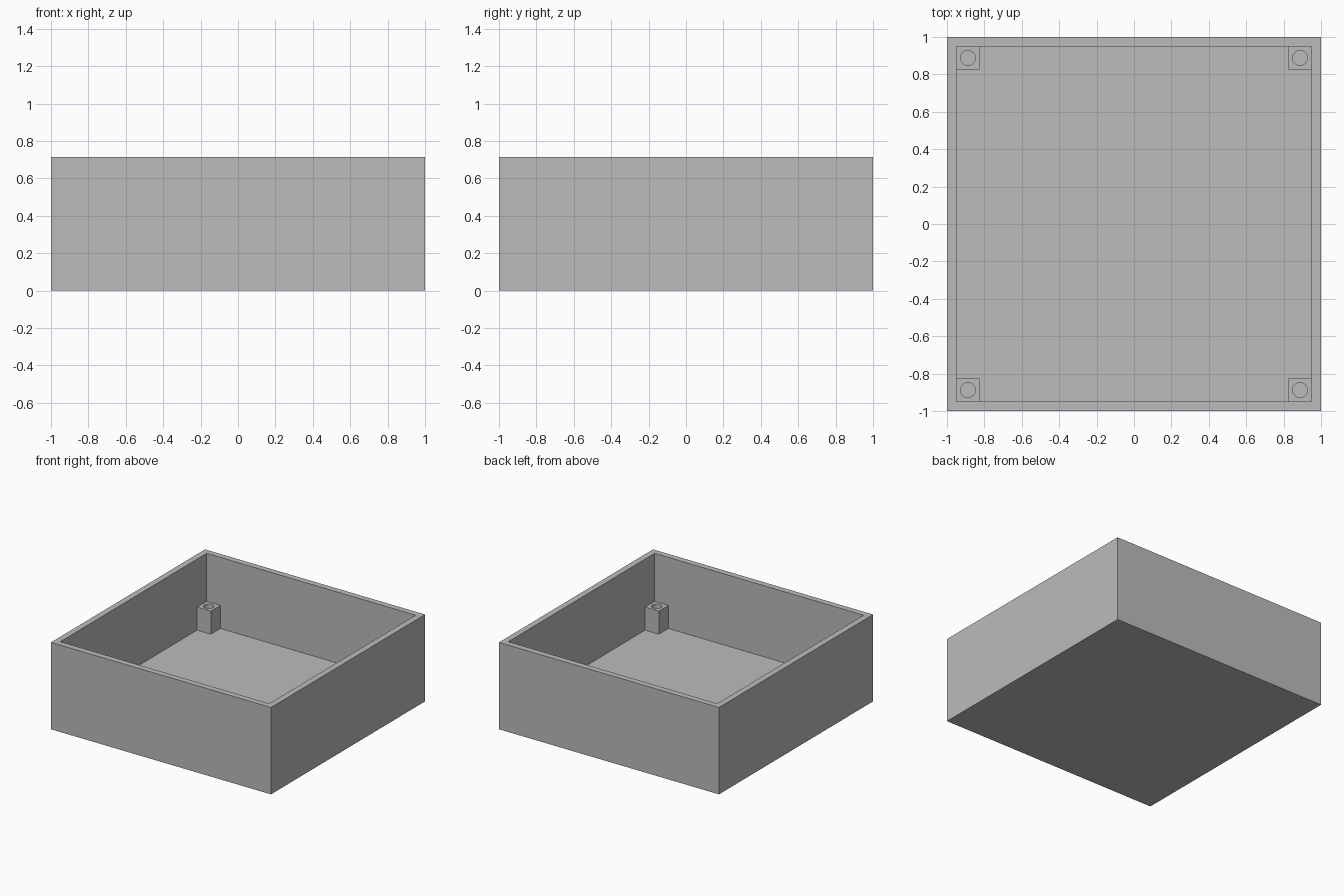
import bpy, bmesh, math

if "Cube" in bpy.data.objects:
    bpy.data.objects.remove(bpy.data.objects["Cube"])

HEIGHT = 0.714
WALL = 0.05
FLOOR = 0.13
POST_TOP = 0.32

grey = bpy.data.materials.new("plain_grey")
grey.use_nodes = True
colour = (0.5, 0.5, 0.5, 1)
grey.diffuse_color = colour
grey.node_tree.nodes["Principled BSDF"].inputs["Base Color"].default_value = colour


def finish(bm, name):
    bmesh.ops.recalc_face_normals(bm, faces=bm.faces)
    mesh = bpy.data.meshes.new(name)
    bm.to_mesh(mesh)
    bm.free()
    mesh.materials.append(grey)
    obj = bpy.data.objects.new(name, mesh)
    bpy.context.collection.objects.link(obj)
    return obj


def loop(bm, points, z):
    verts = [bm.verts.new((x, y, z)) for x, y in points]
    return [bm.edges.new((a, b)) for a, b in zip(verts, verts[1:] + verts[:1])]


# Open tray: a block whose top is inset for the rim and pushed down to the floor
bm = bmesh.new()
bmesh.ops.create_cube(bm, size=2)
for v in bm.verts:
    v.co.z = HEIGHT if v.co.z > 0 else 0
top = max(bm.faces, key=lambda f: f.calc_center_median().z)
bmesh.ops.inset_region(bm, faces=[top], thickness=WALL, use_even_offset=True)
pit = bmesh.ops.extrude_face_region(bm, geom=[top])["geom"]
bmesh.ops.delete(bm, geom=[top], context='FACES_ONLY')
for v in pit:
    if isinstance(v, bmesh.types.BMVert):
        v.co.z = FLOOR
finish(bm, "tray")


# Square screw posts with a round bore, seated slightly into the walls and floor
def screw_post(name, sx, sy):
    inner, outer, centre, radius = 0.826, 0.97, 0.888, 0.04
    base = FLOOR - 0.02
    square = [(sx * x, sy * y) for x, y in
              ((inner, inner), (outer, inner), (outer, outer), (inner, outer))]
    angles = [math.tau * i / 32 for i in range(32)]
    bore = [(sx * centre + radius * math.cos(a), sy * centre + radius * math.sin(a))
            for a in angles]
    bm = bmesh.new()
    edges = loop(bm, square, base) + loop(bm, bore, base)
    bmesh.ops.triangle_fill(bm, edges=edges, use_beauty=True, normal=(0, 0, 1))
    bottom = bm.faces[:]
    raised = bmesh.ops.extrude_face_region(bm, geom=bottom, use_keep_orig=True)["geom"]
    for v in raised:
        if isinstance(v, bmesh.types.BMVert):
            v.co.z = POST_TOP
    finish(bm, name)


for side, sx in (("left", 1), ("right", -1)):
    for end, sy in (("front", -1), ("back", 1)):
        screw_post(f"{end}_{side}_screw_post", sx, sy)
